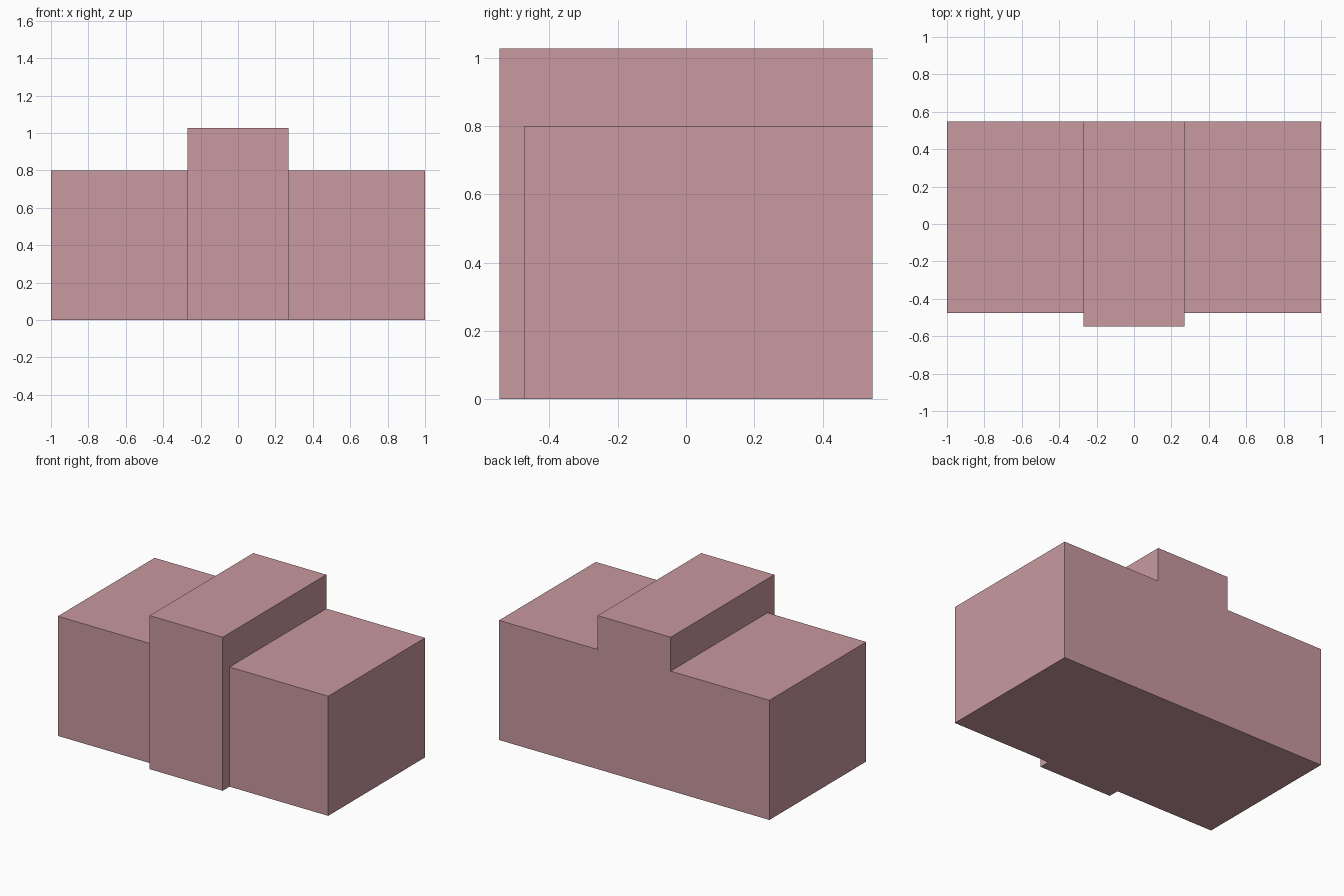
import bpy
import bmesh

cube = bpy.data.objects.get("Cube")
if cube:
    bpy.data.objects.remove(cube, do_unlink=True)

SIDE, MID = 1.0, 0.27            # half widths of the body and the central bay
LOW, HIGH = 0.8, 1.027           # wing and bay heights
FRONT, WING, BACK = -0.547, -0.475, 0.547

# Dusty pink walls
pink = bpy.data.materials.new("dusty_pink")
pink.use_nodes = True
colour = (0.58, 0.32, 0.35, 1.0)
pink.diffuse_color = colour
pink.node_tree.nodes["Principled BSDF"].inputs["Base Color"].default_value = colour

bm = bmesh.new()


def push(face, distance):
    """Extrude one or more faces along y."""
    result = bmesh.ops.extrude_face_region(bm, geom=face)
    verts = [v for v in result["geom"] if isinstance(v, bmesh.types.BMVert)]
    bmesh.ops.translate(bm, verts=verts, vec=(0, distance, 0))


# Stepped front outline: two wings and a taller bay
points = {}


def point(x, z):
    if (x, z) not in points:
        points[x, z] = bm.verts.new((x, BACK, z))
    return points[x, z]


def panel(*outline):
    return bm.faces.new([point(x, z) for x, z in outline])


panel((-SIDE, 0), (-MID, 0), (-MID, LOW), (-SIDE, LOW))
panel((MID, 0), (SIDE, 0), (SIDE, LOW), (MID, LOW))
panel((-MID, 0), (MID, 0), (MID, LOW), (MID, HIGH), (-MID, HIGH), (-MID, LOW))

# Body depth, closed at the back
back_faces = bm.faces[:]
copy = bmesh.ops.duplicate(bm, geom=back_faces)
push([g for g in copy["geom"] if isinstance(g, bmesh.types.BMFace)], WING - BACK)
bmesh.ops.remove_doubles(bm, verts=bm.verts[:], dist=0.0001)

# Central bay projecting forward
bm.faces.ensure_lookup_table()
bay = [f for f in bm.faces if len(f.verts) == 6
       and abs(f.calc_center_median().y - WING) < 0.001]
push(bay, FRONT - WING)

# Merge flat seams and tidy the solid
bmesh.ops.recalc_face_normals(bm, faces=bm.faces[:])
bmesh.ops.dissolve_limit(bm, angle_limit=0.01, verts=bm.verts[:], edges=bm.edges[:])
bmesh.ops.recalc_face_normals(bm, faces=bm.faces[:])

mesh = bpy.data.meshes.new("building_block")
bm.to_mesh(mesh)
bm.free()
mesh.materials.append(pink)
bpy.context.collection.objects.link(bpy.data.objects.new("building_block", mesh))
